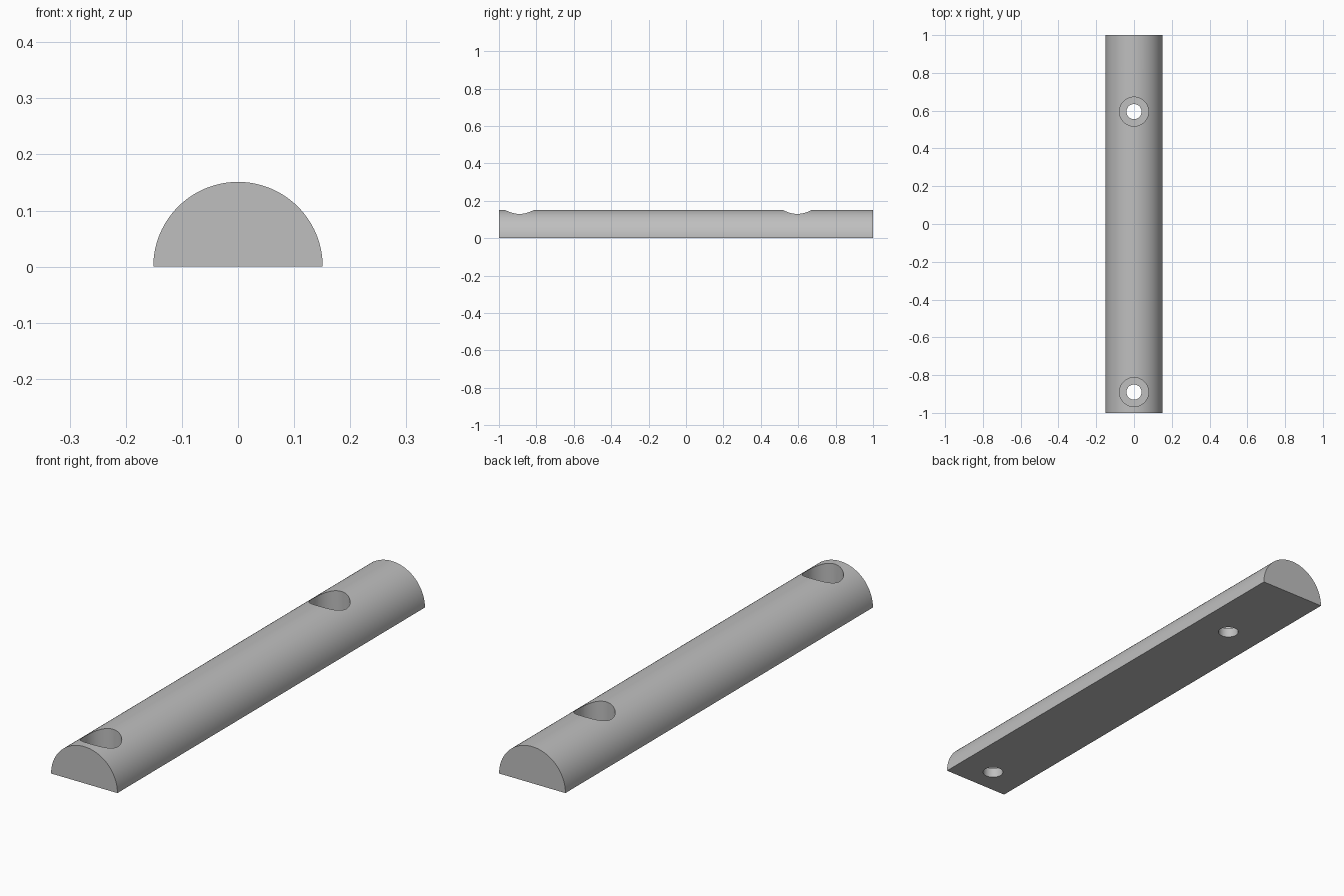
import bpy
import bmesh
import math

cube = bpy.data.objects.get("Cube")
if cube:
    bpy.data.objects.remove(cube, do_unlink=True)

RADIUS = 0.151
STEP_Z = 0.04
HOLES_Y = (-0.89, 0.595)

grey = bpy.data.materials.new("plain grey")
grey.use_nodes = True
grey.diffuse_color = (0.52, 0.52, 0.52, 1)
grey.node_tree.nodes["Principled BSDF"].inputs["Base Color"].default_value = (0.52, 0.52, 0.52, 1)


def finish(bm, name):
    bmesh.ops.recalc_face_normals(bm, faces=bm.faces)
    mesh = bpy.data.meshes.new(name)
    bm.to_mesh(mesh)
    bm.free()
    mesh.materials.append(grey)
    obj = bpy.data.objects.new(name, mesh)
    bpy.context.collection.objects.link(obj)
    return obj


def half_round_bar(name, radius, length, segments=64):
    bm = bmesh.new()
    arc = [math.pi * i / segments for i in range(segments + 1)]
    profile = [bm.verts.new((radius * math.cos(a), -length / 2, radius * math.sin(a))) for a in arc]
    face = bm.faces.new(profile)
    extruded = bmesh.ops.extrude_face_region(bm, geom=[face], use_keep_orig=True)
    moved = [v for v in extruded["geom"] if isinstance(v, bmesh.types.BMVert)]
    bmesh.ops.translate(bm, verts=moved, vec=(0, length, 0))
    return finish(bm, name)


def stepped_cutter(name, y, segments=48):
    # Spun profile: narrow through hole below, wide counterbore above
    bm = bmesh.new()
    outline = [(0, -0.1), (0.04, -0.1), (0.04, STEP_Z), (0.077, STEP_Z), (0.077, 0.3), (0, 0.3)]
    points = [bm.verts.new((r, y, z)) for r, z in outline]
    edges = [bm.edges.new(pair) for pair in zip(points, points[1:])]
    bmesh.ops.spin(bm, geom=points + edges, cent=(0, y, 0), axis=(0, 0, 1),
                   angle=2 * math.pi, steps=segments)
    bmesh.ops.remove_doubles(bm, verts=bm.verts, dist=0.0001)
    return finish(bm, name)


# Bar with two counterbored screw holes
bar = half_round_bar("half_round_bar", RADIUS, 2)
for label, y in zip(("front", "back"), HOLES_Y):
    cutter = stepped_cutter(label + "_hole_cutter", y)
    cutter.hide_render = True
    cutter.hide_viewport = True
    cut = bar.modifiers.new(label + "_screw_hole", "BOOLEAN")
    cut.operation = "DIFFERENCE"
    cut.solver = "EXACT"
    cut.object = cutter

# Apply the cuts, then shade the curved faces smoothly
bpy.context.view_layer.update()
cut_mesh = bpy.data.meshes.new_from_object(bar.evaluated_get(bpy.context.evaluated_depsgraph_get()))
bar.modifiers.clear()
bar.data = cut_mesh
for helper in [o for o in bpy.data.objects if o.name.endswith("_hole_cutter")]:
    bpy.data.objects.remove(helper, do_unlink=True)
bpy.ops.object.select_all(action="DESELECT")
bar.select_set(True)
bpy.context.view_layer.objects.active = bar
bpy.ops.object.shade_smooth_by_angle(angle=math.radians(30))
